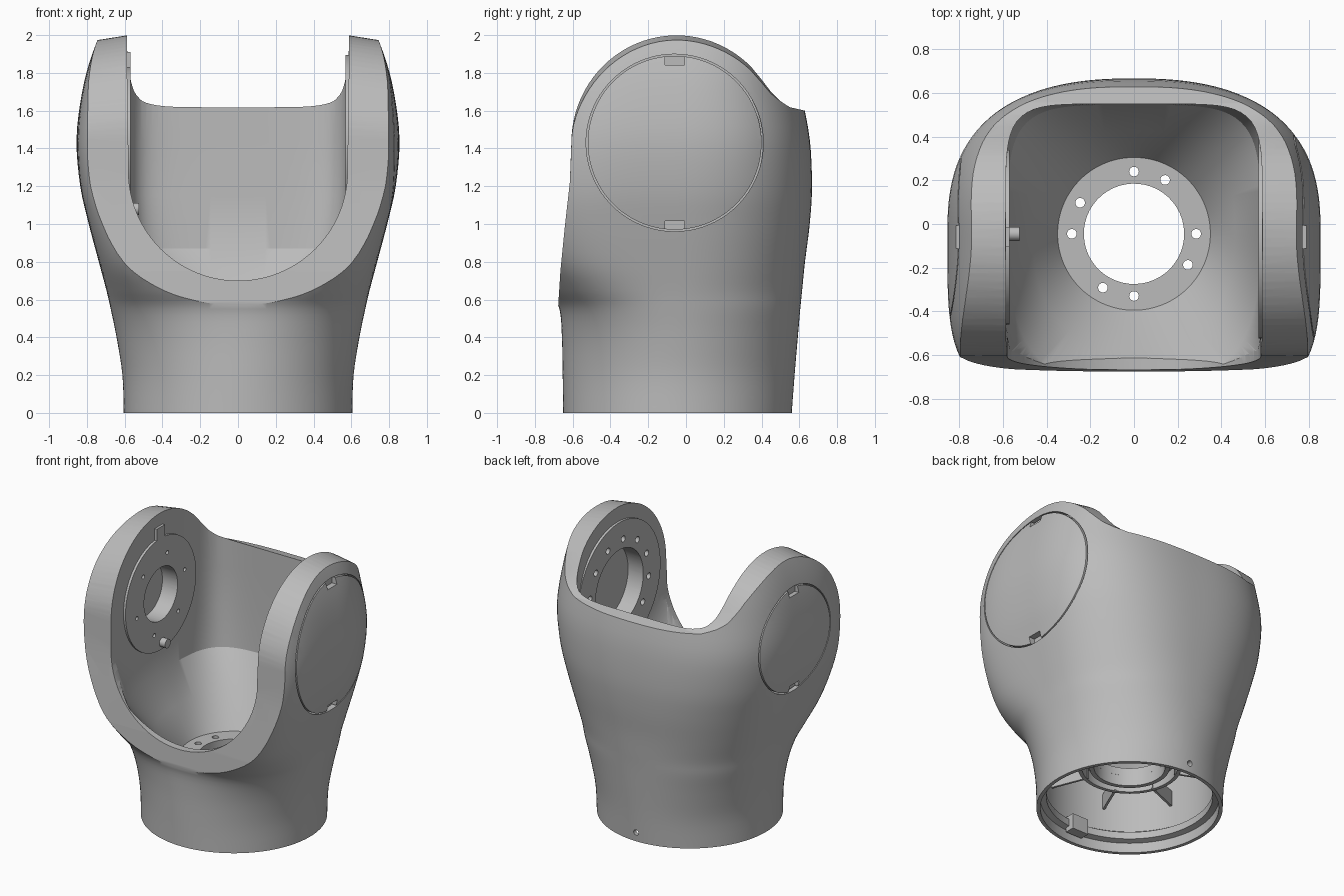
import bpy, bmesh, math
from mathutils import Matrix, Vector

if "Cube" in bpy.data.objects:
    bpy.data.objects.remove(bpy.data.objects["Cube"])

CY = -0.045          # axis of the base and bowl
PY, PZ = -0.06, 1.43  # pivot axis through both arms

grey = bpy.data.materials.new("satin grey")
grey.use_nodes = True
grey.diffuse_color = (0.5, 0.5, 0.5, 1)
grey.node_tree.nodes["Principled BSDF"].inputs["Base Color"].default_value = (0.5, 0.5, 0.5, 1)


def make(name, bm):
    bmesh.ops.recalc_face_normals(bm, faces=bm.faces)
    bmesh.ops.triangulate(bm, faces=bm.faces)
    mesh = bpy.data.meshes.new(name)
    bm.to_mesh(mesh)
    bm.free()
    mesh.materials.append(grey)
    ob = bpy.data.objects.new(name, mesh)
    bpy.context.collection.objects.link(ob)
    return ob


def loft(name, rings, capped=True, closed=False):
    """Skin a list of equal-length point rings."""
    bm = bmesh.new()
    rows = [[bm.verts.new(p) for p in ring] for ring in rings]
    n = len(rows[0])
    pairs = list(zip(rows, rows[1:])) + ([(rows[-1], rows[0])] if closed else [])
    for a, b in pairs:
        for i in range(n):
            j = (i + 1) % n
            bm.faces.new((a[i], a[j], b[j], b[i]))
    if capped:
        bm.faces.new(rows[0])
        bm.faces.new(rows[-1])
    return make(name, bm)


def oval(z, rx, front, back, nf, nb, seg=144):
    """Rounded section with separate front and back depth and squareness."""
    pts = []
    for i in range(seg):
        t = 2 * math.pi * (i + 0.5) / seg
        c, s = math.cos(t), math.sin(t)
        depth, n = (back, nb) if s > 0 else (front, nf)
        r = (abs(c / rx) ** n + abs(s / depth) ** n) ** (-1 / n)
        pts.append((r * c, CY + r * s, z))
    return pts


def revolve(name, profile, centre, axis="Z", seg=96, closed=False):
    """Spin (radius, height) points about a chosen axis."""
    rings = []
    for r, h in profile:
        ring = []
        for i in range(seg):
            t = 2 * math.pi * (i + 0.3) / seg
            u, v = r * math.cos(t), r * math.sin(t)
            local = {"X": (h, u, v), "Y": (u, h, v), "Z": (u, v, h)}[axis]
            ring.append(Vector(centre) + Vector(local))
        rings.append(ring)
    return loft(name, rings, not closed, closed)


def rod(name, r, a, b, centre, axis="Z", seg=48):
    return revolve(name, [(r, a), (r, b)], centre, axis, seg)


def tube(name, r1, r2, a, b, centre, axis="Z"):
    return revolve(name, [(r1, a), (r2, a), (r2, b), (r1, b)], centre, axis, closed=True)


def box(name, centre, size, turn=0):
    bm = bmesh.new()
    bmesh.ops.create_cube(bm, size=1, matrix=Matrix.Translation(centre)
                          @ Matrix.Rotation(turn, 4, "Z") @ Matrix.Diagonal((*size, 1)))
    return make(name, bm)


def solid_volume(mesh):
    """Volume of a closed mesh, or zero if it has gaps."""
    bm = bmesh.new()
    bm.from_mesh(mesh)
    closed = len(bm.faces) > 0 and all(e.is_manifold for e in bm.edges)
    volume = bm.calc_volume() if closed else 0
    bm.free()
    return volume


def carve(targets, cutter, op="DIFFERENCE"):
    """Boolean that keeps its result only if it is still a sound solid."""
    for ob in targets:
        before = ob.data
        least = 0.25 * solid_volume(before)
        for solver in ("MANIFOLD", "EXACT"):
            ob.data = before.copy()
            mod = ob.modifiers.new("carve", "BOOLEAN")
            mod.object, mod.operation, mod.solver = cutter, op, solver
            bpy.context.view_layer.objects.active = ob
            bpy.ops.object.modifier_apply(modifier=mod.name)
            if solid_volume(ob.data) > least:
                break
            ob.data = before
    bpy.data.objects.remove(cutter)


def smooth_rows(keys, steps=4):
    """Catmull-Rom through the key sections."""
    out = []
    for i in range(len(keys) - 1):
        p = [keys[max(0, min(len(keys) - 1, i + k))] for k in (-1, 0, 1, 2)]
        for s in range(steps):
            t = s / steps
            out.append([b + 0.5 * t * (c - a + t * (2 * a - 5 * b + 4 * c - d + t * (3 * (b - c) + d - a)))
                        for a, b, c, d in zip(*p)])
    return out + [keys[-1]]


# Outer body: round base growing into a wide, squarer top
sections = [
    (0.0, .605, .605, .605, 2, 2), (0.2, .612, .608, .62, 2, 2),
    (0.4, .643, .612, .637, 2.1, 2.1), (0.55, .674, .625, .65, 2.4, 2.2),
    (0.65, .697, .675, .66, 2.9, 2.2), (0.8, .737, .73, .675, 3.8, 2.3),
    (1.0, .79, .76, .70, 4.4, 2.4), (1.2, .835, .77, .712, 4.5, 2.5),
    (1.45, .855, .77, .70, 4.3, 2.6), (1.7, .825, .75, .655, 4.2, 2.6),
    (1.9, .772, .72, .63, 4, 2.6), (2.1, .69, .69, .61, 4, 2.6)]
shell = loft("housing_shell", [oval(*s) for s in smooth_rows(sections)])

# Trim to the side outline: sloped front, round arm tops, low back rim
outline = [(-.70, -.1), (-.677, .56), (-.665, .75), (-.64, 1.0), (-.615, 1.22), (-.607, 1.43)]
for i in range(1, 33):
    t = math.pi - math.radians(135) * i / 32
    outline.append((-.05 + .557 * math.cos(t), 1.43 + .57 * math.sin(t)))
outline += [(.40, 1.765), (.45, 1.70), (.50, 1.65), (.55, 1.618), (.63, 1.6), (.95, 1.55), (.95, -.1)]


def outline_at(x):
    drop = .16 * max(0, abs(x) - .58)
    return [(x, y, z - drop * min(1, max(0, (z - 1.3) / .4))) for y, z in outline]


carve([shell], loft("trim", [outline_at(x) for x in (-.95, -.58, .58, .95)]), "INTERSECT")

# Bowl between the arms, and the U-shaped front opening
bowl = [oval(.43, .35, .35, .35, 2, 2), oval(.65, .463, .53, .472, 2.4, 2.8),
        oval(.87, .578, .70, .59, 2.9, 4.5), oval(1.15, .584, .72, .595, 6, 6),
        oval(1.43, .587, .85, .595, 7, 6), oval(2.3, .588, .85, .595, 7, 6)]
carve([shell], loft("bowl", bowl))
arc = [math.pi * (1 + i / 48) for i in range(49)]
u_shape = [(.58 * math.cos(t), 1.28 + .58 * math.sin(t)) for t in arc] + [(.58, 2.31), (-.58, 2.31)]
carve([shell], loft("opening", [[(x, y, z) for x, z in u_shape] for y in (-1, -.3)]))

# Hollow underside with a stepped lip
carve([shell], revolve("hollow", [(.58, -.1), (.58, .07), (.54, .08), (.54, .13), (.57, .15),
                                  (.575, .58), (.55, .62), (.36, .375)], (0, CY, 0)))

# Central hole and its ring of screw holes
carve([shell], rod("bore", .23, .2, .6, (0, CY, 0)))
for k in range(4):
    for off in (0, -30):
        a = math.radians(90 * k + off)
        c = (.285 * math.cos(a), CY + .285 * math.sin(a), 0)
        carve([shell], rod("screw_hole", .022, .25, .6, c, seg=20))
parts = [shell, tube("hub_collar", .23, .26, .30, .425, (0, CY, 0)),
         tube("hub_rim", .31, .335, .30, .40, (0, CY, 0))]

# Ribs under the floor
for k in range(8):
    a = math.radians(45 * k + 22)
    c = (.44 * math.cos(a), CY + .44 * math.sin(a), .36)
    parts.append(box("floor_rib", c, (.27, .016, .11), a))
parts.append(box("lip_key", (0, -.575, .10), (.13, .07, .11)))

# Small hole at the back of the base
carve([shell], rod("back_hole", .02, .4, .8, (0, 0, .065), "Y", 24))

# Both arms: pivot plate with its recess and screws, cover seam, notches
for side, label in ((1, "left"), (-1, "right")):
    pivot = (0, PY, PZ)
    outer, bore, count, ring, size = (.465, .27, 12, .335, .022) if side > 0 else (.40, .19, 6, .28, .014)
    plate = rod(label + "_pivot_plate", outer, side * .57, side * .602, pivot, "X", 96)
    carve([shell, plate], rod("pivot_recess", bore, side * .5, side * .69, pivot, "X"))
    for k in range(count):
        a = 2 * math.pi * (k + .25) / count
        c = (0, PY + ring * math.cos(a), PZ + ring * math.sin(a))
        carve([shell, plate], rod("plate_hole", size, side * .5, side * .63, c, "X", 20))
    # the right cover is smaller than the left one
    cover, deep = (.469, .75) if side > 0 else (.372, .785)
    carve([shell], tube("seam", cover - .009, cover, side * .71, side * 1.0, pivot, "X"))
    for up in (1, -1):
        z = PZ + up * (cover - .031)
        carve([shell], box("notch", (side * (deep + .1), PY, z), (.2, .105, .05)))
    parts.append(plate)

# Stop peg and top tab on the right arm
parts += [rod("stop_peg", .032, -.60, -.525, (0, CY, 1.08), "X", 24),
          box("plate_tab", (-.58, PY, 1.86), (.02, .09, .10))]

for ob in bpy.context.selected_objects:
    ob.select_set(False)
for ob in parts:
    ob.select_set(True)
    bpy.context.view_layer.objects.active = ob
bpy.ops.object.shade_smooth_by_angle(angle=math.radians(28))
